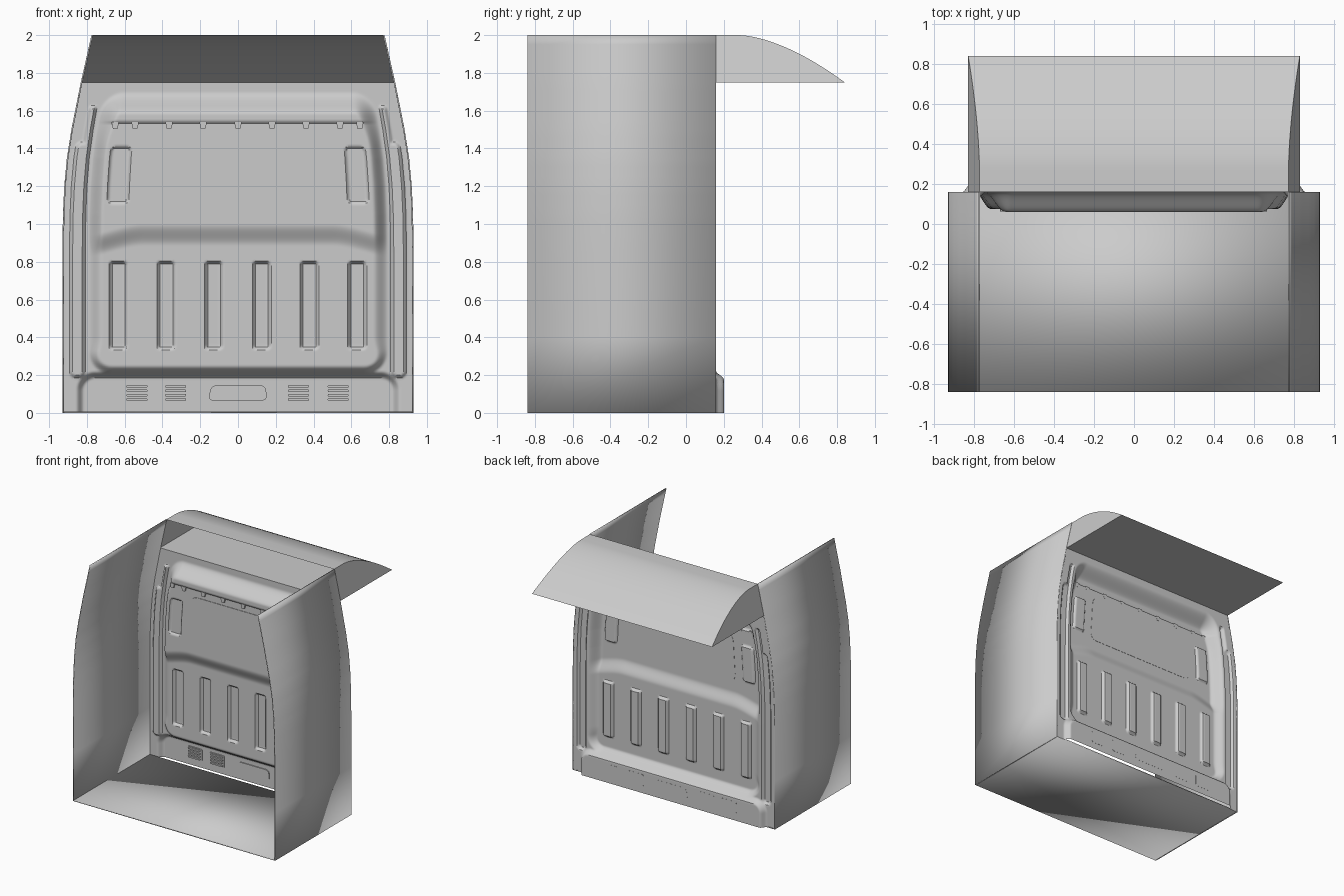
import bpy, bmesh, math

if "Cube" in bpy.data.objects:
    bpy.data.objects.remove(bpy.data.objects["Cube"])

# half-width of the body at height z
OUTLINE = [(0, .926), (.85, .926), (1.05, .923), (1.2, .916), (1.35, .902),
           (1.5, .878), (1.75, .828), (2, .772)]


def half_width(z):
    for (z0, w0), (z1, w1) in zip(OUTLINE, OUTLINE[1:]):
        if z <= z1:
            return w0 + (w1 - w0) * (z - z0) / (z1 - z0)
    return OUTLINE[-1][1]


def make(name, bm, angle=35):
    mesh = bpy.data.meshes.new(name)
    bm.to_mesh(mesh)
    bm.free()
    ob = bpy.data.objects.new(name, mesh)
    bpy.context.collection.objects.link(ob)
    bpy.ops.object.select_all(action='DESELECT')
    ob.select_set(True)
    bpy.context.view_layer.objects.active = ob
    bpy.ops.object.shade_smooth_by_angle(angle=math.radians(angle))
    return ob


def sheet(name, rows, thickness=0):
    """Surface through rows of points, optionally given a thickness."""
    bm = bmesh.new()
    vs = [[bm.verts.new(p) for p in row] for row in rows]
    for a, b in zip(vs, vs[1:]):
        for i in range(len(a) - 1):
            bm.faces.new((a[i], a[i + 1], b[i + 1], b[i]))
    ob = make(name, bm)
    if thickness:
        mod = ob.modifiers.new("Thickness", 'SOLIDIFY')
        mod.thickness, mod.offset = thickness, 0
    return ob


def plate(name, corners, radius, y0, y1, seg=6):
    """Rounded polygon in the xz plane (corners counter-clockwise), extruded in y."""
    bm = bmesh.new()
    ring = []
    n = len(corners)
    for i, (x, z) in enumerate(corners):
        (ax, az), (bx, bz) = corners[i - 1], corners[(i + 1) % n]
        la, lb = math.hypot(ax - x, az - z), math.hypot(bx - x, bz - z)
        p = (x + (ax - x) / la * radius, z + (az - z) / la * radius)
        q = (x + (bx - x) / lb * radius, z + (bz - z) / lb * radius)
        for k in range(seg + 1):
            t = k / seg
            ring.append([(1 - t) ** 2 * p[j] + 2 * t * (1 - t) * (x, z)[j] + t * t * q[j] for j in (0, 1)])
    front = [bm.verts.new((x, y0, z)) for x, z in ring]
    back = [bm.verts.new((x, y1, z)) for x, z in ring]
    bm.faces.new(front)
    bm.faces.new(back[::-1])
    m = len(ring)
    for i in range(m):
        bm.faces.new((front[i], back[i], back[(i + 1) % m], front[(i + 1) % m]))
    bmesh.ops.recalc_face_normals(bm, faces=bm.faces)
    return make(name, bm)


def rect(cx, cz, hx, hz):
    return [(cx - hx, cz - hz), (cx + hx, cz - hz), (cx + hx, cz + hz), (cx - hx, cz + hz)]


def step(v, a, b):
    t = min(1, max(0, (v - a) / (b - a)))
    return t * t * (3 - 2 * t)


def inside(x, z, cx, cz, hx, hz, r):
    """Depth inside a rounded rectangle (positive inside)."""
    qx, qz = abs(x - cx) - hx + r, abs(z - cz) - hz + r
    return r - math.hypot(max(qx, 0), max(qz, 0)) - min(max(qx, qz), 0)


RIBS = [-.637 + .254 * i for i in range(6)]


def relief(p, z):
    """y position of the pressed bulkhead at width p and height z."""
    a = abs(p)
    y = .16
    # main pressed panel: shallow below, deep above a curved ledge
    ramp = .05 + .03 * step(z, .25, .4) + .05 * step(z, 1.4, 1.65)
    k = step(inside(p, z, 0, .95, .80, .75, .13), 0, ramp)
    drop = .065 * step(a, .5, .85)
    y -= k * (.045 + .04 * step(z, .885 - drop, 1.0 - drop))
    # header above the hooks
    y -= k * .014 * step(z, 1.532, 1.545)
    # side columns with a narrower upper end
    col = max(inside(a, z, .855, .81, .045, .63, .04), inside(a, z, .835, 1.49, .025, .14, .02))
    y -= .02 * step(col, 0, .02)
    # sill box at the bottom
    y += .04 * step(inside(p, z, 0, 0, .86, .22, .1), 0, .04)
    # vertical ribs and upper side slots
    if .3 < z < .85:
        y += .022 * step(max(inside(p, z, c, .57, .05, .235, .02) for c in RIBS), 0, .017)
    elif 1.05 < z < 1.45:
        y += .015 * step(inside(a, z, .643, 1.26, .057, .152, .025), 0, .01)
    return y


# pressed bulkhead
NX, NZ = 220, 200
rows = []
for j in range(NZ + 1):
    z = 1.75 * j / NZ
    w = half_width(z)
    rows.append([(u * w, relief(u * .93, z), z) for u in (-1 + 2 * i / NX for i in range(NX + 1))])
sheet("bulkhead", rows)

# side walls
zs = [0, .4, .85] + [.95 + .05 * i for i in range(22)]
for side, s in (("left", -1), ("right", 1)):
    sheet(side + "_wall", [[(s * half_width(z), y, z) for y in (-.84, .16)] for z in zs], .008)

# floor
sheet("floor", [[(-.926, y, .004), (.926, y, .004)] for y in (-.84, .16)], .008)

# curved roof cap, its cheeks and the flat shelf beneath, open to the front
ys = [.16, .28] + [.28 + .56 * i / 16 for i in range(1, 17)]


def roof_z(y):
    return 2 - .25 * (max(0, y - .28) / .56) ** 1.65


sheet("roof_cap", [[(s * half_width(roof_z(y)), y, roof_z(y)) for s in (-1, 1)] for y in ys])
for side, s in (("left", -1), ("right", 1)):
    sheet(side + "_roof_cheek", [[(s * half_width(z), y, z) for z in (1.75, roof_z(y))] for y in ys[:-1]]
          + [[(s * .828, .838, 1.75), (s * .828, .84, 1.7502)]])
sheet("overhead_shelf", [[(-.828, y, 1.75), (.828, y, 1.75)] for y in (.16, .84)])

# window panel
plate("window_panel", [(-.51, 1.08), (.51, 1.08), (.485, 1.475), (-.485, 1.475)], .07, .071, .077)

# hooks under the header
for x in (-.65, -.545, -.365, -.185, 0, .18, .36, .54, .645):
    plate("hook", [(x - .012, 1.502), (x + .012, 1.502), (x + .02, 1.54), (x - .02, 1.54)], .006, .062, .076, 3)

# louvred sill vents
for x in (-.535, -.33, .32, .53):
    plate("vent_frame", rect(x, .105, .068, .05), .014, .193, .201)
    for i in range(4):
        plate("vent_slat", rect(x, .07 + .0235 * i, .055, .006), .004, .184, .194, 2)

# sill grip
plate("sill_grip", [(-.16, .066), (.155, .066), (.145, .146), (-.14, .146)], .03, .192, .201)
